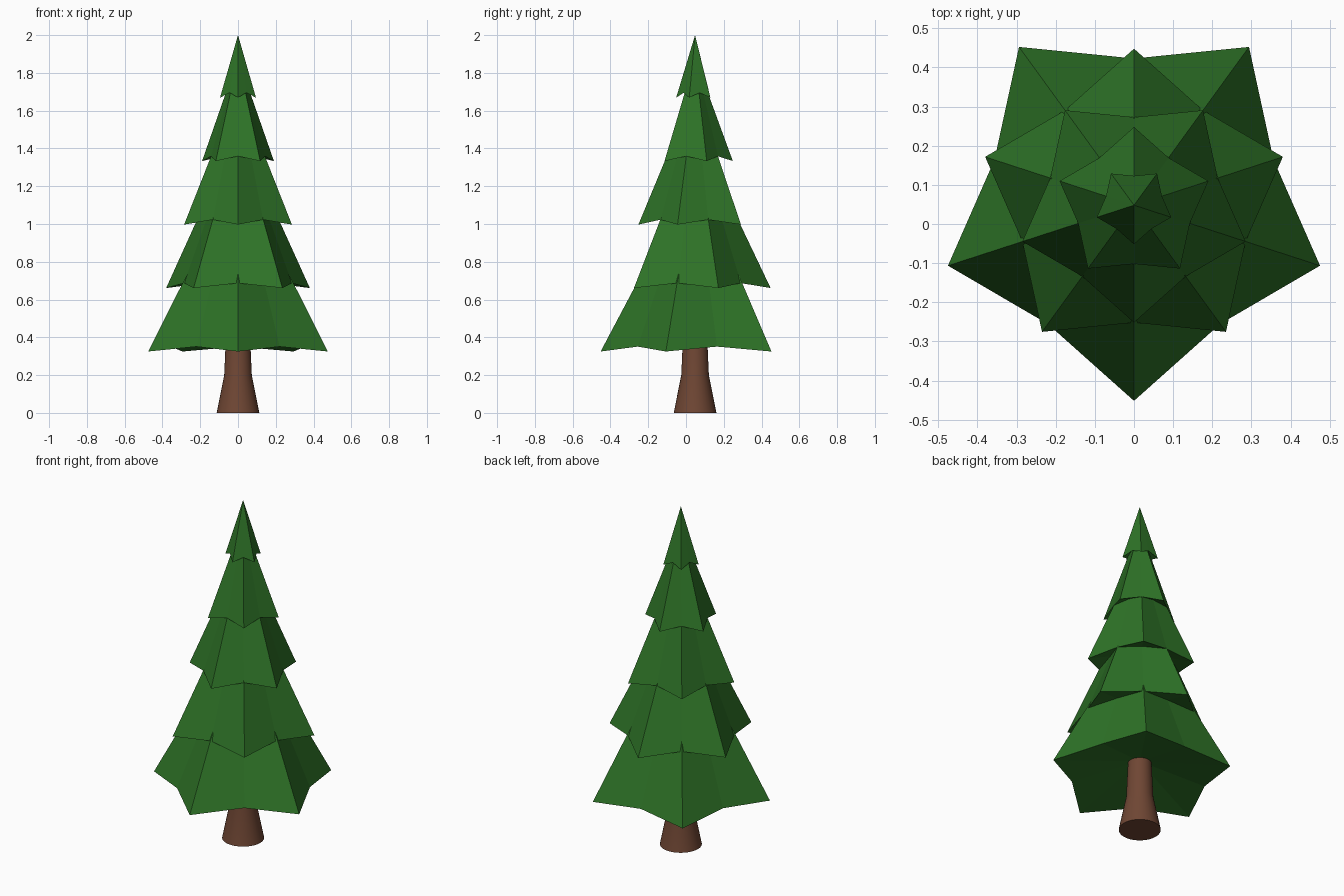
import bpy, bmesh
from math import sin, cos, pi

if "Cube" in bpy.data.objects:
    bpy.data.objects.remove(bpy.data.objects["Cube"])

CY = 0.048  # tree axis, offset so the footprint is centred


def material(name, color):
    m = bpy.data.materials.new(name)
    m.diffuse_color = color
    m.use_nodes = True
    m.node_tree.nodes["Principled BSDF"].inputs["Base Color"].default_value = m.diffuse_color
    return m


def finish(bm, name, mat):
    bmesh.ops.recalc_face_normals(bm, faces=bm.faces)
    mesh = bpy.data.meshes.new(name)
    bm.to_mesh(mesh)
    bm.free()
    mesh.materials.append(mat)
    obj = bpy.data.objects.new(name, mesh)
    bpy.context.collection.objects.link(obj)
    obj.location.y = CY
    return obj


def foliage_tier(name, radius, z, apex_z, start, mat):
    """Five-pointed cone with drooping tips and a shallow hollow underside."""
    bm = bmesh.new()
    rim = []
    for i in range(10):
        r = radius if i % 2 == 0 else radius * 0.75
        a = start + i * pi / 5
        rim.append(bm.verts.new((r * cos(a), r * sin(a), z + 0.026 * (i % 2))))
    apex = bm.verts.new((0, 0, apex_z))
    hollow = bm.verts.new((0, 0, z + 0.1))
    for i in range(10):
        a, b = rim[i], rim[(i + 1) % 10]
        bm.faces.new((a, b, apex))
        bm.faces.new((b, a, hollow))
    return finish(bm, name, mat)


def turned(name, profile, sides, mat):
    """Closed round shape from (radius, z) pairs."""
    bm = bmesh.new()
    rings = [[bm.verts.new((r * cos(2 * pi * i / sides), r * sin(2 * pi * i / sides), z))
              for i in range(sides)] for r, z in profile]
    for lo, hi in zip(rings, rings[1:]):
        for i in range(sides):
            j = (i + 1) % sides
            bm.faces.new((lo[i], lo[j], hi[j], hi[i]))
    bm.faces.new(rings[0])
    bm.faces.new(rings[-1])
    return finish(bm, name, mat)


green = material("needles", (0.027, 0.17, 0.02, 1))
brown = material("bark", (0.16, 0.062, 0.034, 1))

# Flared trunk
trunk = turned("trunk", [(0.113, 0), (0.073, 0.2), (0.062, 0.45)], 32, brown)
bpy.context.view_layer.objects.active = trunk
trunk.select_set(True)
bpy.ops.object.shade_smooth_by_angle(angle=pi / 6)

# Foliage tiers, alternately pointing to the front and the back
apexes = [1.27, 1.50, 1.72, 1.88, 2.0]
for n, apex_z in enumerate(apexes):
    start = -pi / 2 if n % 2 == 0 else pi / 2
    foliage_tier(f"foliage_tier_{n + 1}", 0.5 - 0.1 * n, 0.325 + 0.336 * n, apex_z, start, green)
